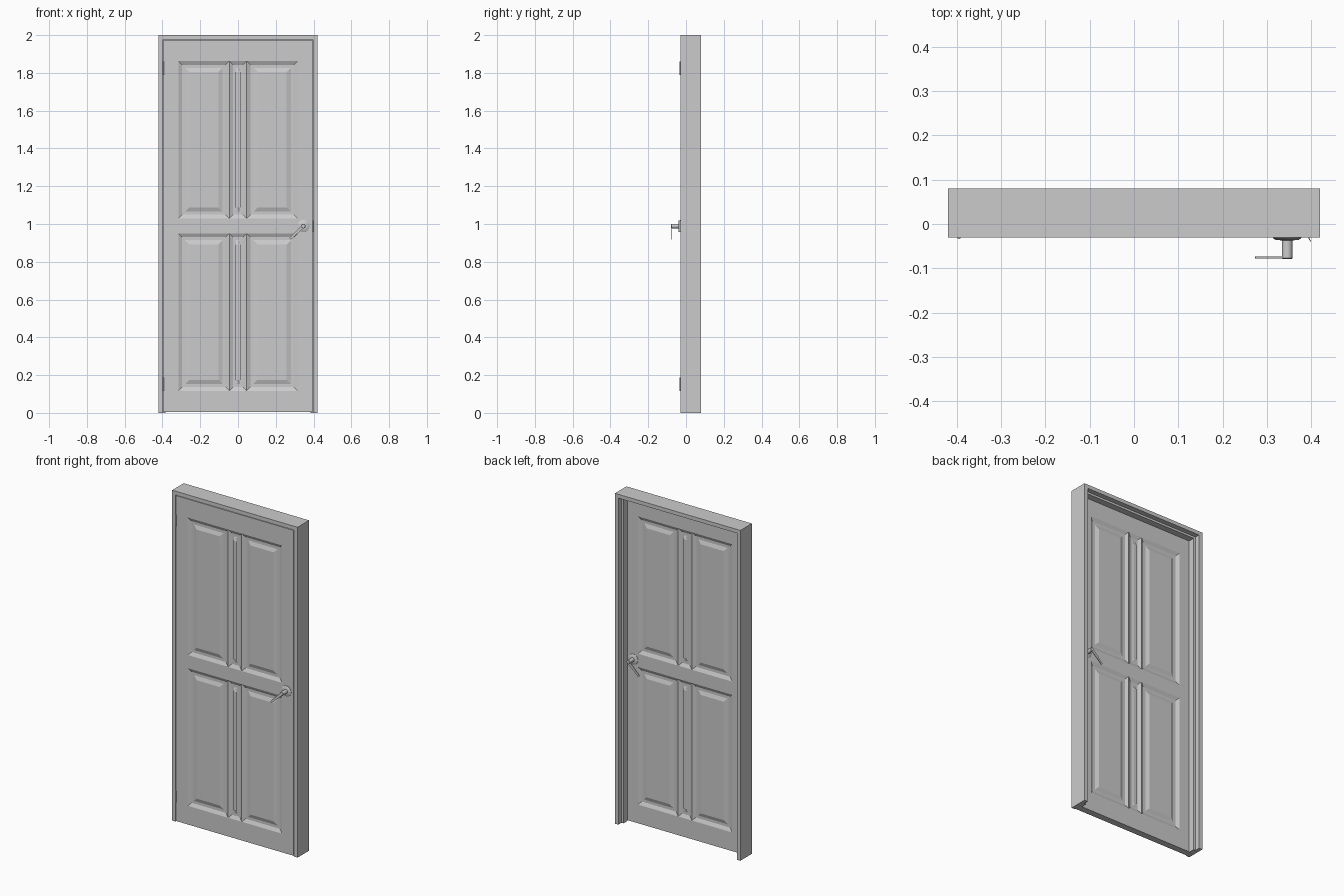
import bpy, bmesh, math
from mathutils import Vector, Matrix

if "Cube" in bpy.data.objects:
    bpy.data.objects.remove(bpy.data.objects["Cube"])

FRONT, BACK = -0.03, 0.01          # door leaf faces
MID = (FRONT + BACK) / 2
HX, HZ = 0.346, 0.989              # handle centre


def finish(name, bm, smooth=False):
    bmesh.ops.recalc_face_normals(bm, faces=bm.faces)
    me = bpy.data.meshes.new(name)
    bm.to_mesh(me)
    bm.free()
    ob = bpy.data.objects.new(name, me)
    bpy.context.collection.objects.link(ob)
    if smooth:
        bpy.ops.object.select_all(action='DESELECT')
        ob.select_set(True)
        bpy.context.view_layer.objects.active = ob
        bpy.ops.object.shade_smooth_by_angle(angle=math.radians(35))
    return ob


def lathe(bm, profile, n=24):
    """Revolve (radius, y) points round the handle axis."""
    vs = [bm.verts.new((HX + r, y, HZ)) for r, y in profile]
    es = [bm.edges.new(p) for p in zip(vs, vs[1:])]
    bmesh.ops.spin(bm, geom=vs + es, cent=(HX, 0, HZ), axis=(0, 1, 0),
                   angle=2 * math.pi, steps=n, use_duplicate=False)
    bmesh.ops.remove_doubles(bm, verts=bm.verts, dist=1e-5)


def prism(bm, pts, offset):
    """Extrude a planar outline of 3D points."""
    f = bm.faces.new([bm.verts.new(p) for p in pts])
    r = bmesh.ops.extrude_face_region(bm, geom=[f], use_keep_orig=True)
    bmesh.ops.translate(bm, vec=offset,
                        verts=[v for v in r['geom'] if isinstance(v, bmesh.types.BMVert)])


# Frame: rebated section swept up one jamb, over the head and down the other
bm = bmesh.new()
section = [(0, -0.03), (0.023, -0.03), (0.023, 0.011), (0.036, 0.011),
           (0.036, 0.05), (0.023, 0.05), (0.023, 0.08), (0, 0.08)]
rings = []
for sx, top in ((-1, 0), (-1, 1), (1, 1), (1, 0)):
    rings.append([bm.verts.new((sx * (0.42 - d), y, (2 - d) * top)) for d, y in section])
n = len(section)
for a, b in zip(rings, rings[1:]):
    for i in range(n):
        j = (i + 1) % n
        bm.faces.new((a[i], a[j], b[j], b[i]))
bm.faces.new(rings[0])
bm.faces.new(rings[-1])
finish("door_frame", bm)

# Door leaf: slab cut into a grid, panel cells inset on both faces
bm = bmesh.new()
bmesh.ops.create_cube(bm, size=1, matrix=Matrix.Translation((0, MID, 0.989))
                      @ Matrix.Diagonal((0.788, BACK - FRONT, 1.970, 1)))
xs, zs = (-0.316, -0.046, 0.046, 0.316), (0.117, 0.95, 1.03, 1.862)
cuts = [((x, 0, 0), (1, 0, 0)) for x in xs] + [((0, 0, z), (0, 0, 1)) for z in zs]
for co, no in cuts:
    bmesh.ops.bisect_plane(bm, geom=bm.verts[:] + bm.edges[:] + bm.faces[:],
                           plane_co=co, plane_no=no)
bmesh.ops.recalc_face_normals(bm, faces=bm.faces)


def in_panel(c):
    return xs[1] < abs(c.x) < xs[3] and (zs[0] < c.z < zs[1] or zs[2] < c.z < zs[3])


panels = [f for f in bm.faces if abs(f.normal.y) > 0.9 and in_panel(f.calc_center_median())]
for width, depth in ((0.02, -0.010), (0.016, 0), (0.022, 0.008)):
    bmesh.ops.inset_individual(bm, faces=panels, thickness=width, depth=depth,
                               use_even_offset=True)
finish("door_leaf", bm)

# Handles: rose, spindle neck and flat sloping lever, one for each face
for name, flip in (("front_handle", False), ("back_handle", True)):
    bm = bmesh.new()
    lathe(bm, [(0, -0.029), (0.032, -0.029), (0.032, -0.032), (0.026, -0.036),
               (0.012, -0.037), (0.012, -0.077), (0.010, -0.079), (0, -0.079)])
    along = Vector((-0.72, 0, -0.69)).normalized()
    side = Vector((along.z, 0, -along.x))
    base = Vector((HX, -0.078, HZ))
    outline = [(0, 0.009), (0.05, 0.007), (0.094, 0.006), (0.098, 0.003),
               (0.098, -0.003), (0.094, -0.006), (0.05, -0.007), (0, -0.009)]
    prism(bm, [base + along * a + side * s for a, s in outline], (0, 0.005, 0))
    if flip:
        for v in bm.verts:
            v.co.y = 2 * MID - v.co.y
    finish(name, bm, True)

# Hinge knuckles on the left edge
for name, z in (("upper_hinge", 1.825), ("lower_hinge", 0.152)):
    bm = bmesh.new()
    bmesh.ops.create_cone(bm, cap_ends=True, segments=12, radius1=0.004, radius2=0.004,
                          depth=0.072, matrix=Matrix.Translation((-0.3955, -0.030, z)))
    finish(name, bm, True)

# Strike plate with a curved lip on the right jamb
bm = bmesh.new()
lip = [(0.3935, 0.008), (0.3935, -0.030), (0.3955, -0.036), (0.399, -0.040),
       (0.400, -0.039), (0.3975, -0.035), (0.3965, -0.030), (0.3965, 0.008)]
prism(bm, [(x, y, 0.957) for x, y in lip], (0, 0, 0.062))
finish("strike_plate", bm)
